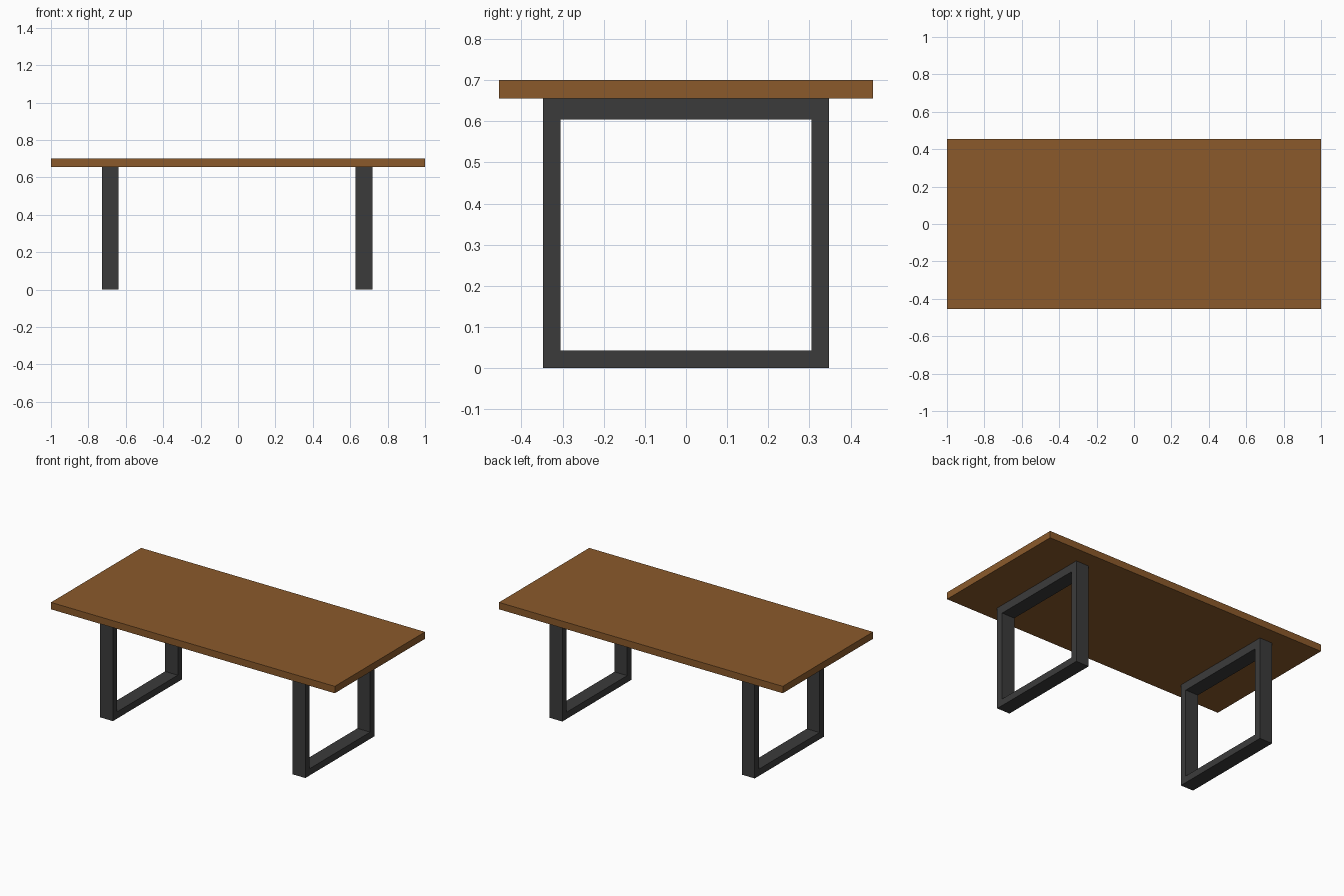
import bpy, bmesh

if "Cube" in bpy.data.objects:
    bpy.data.objects.remove(bpy.data.objects["Cube"])


def material(name, rgb):
    m = bpy.data.materials.new(name)
    m.diffuse_color = (*rgb, 1)
    m.use_nodes = True
    m.node_tree.nodes["Principled BSDF"].inputs["Base Color"].default_value = m.diffuse_color
    return m


def finish(bm, name, mat):
    bmesh.ops.recalc_face_normals(bm, faces=bm.faces)
    mesh = bpy.data.meshes.new(name)
    bm.to_mesh(mesh)
    bm.free()
    mesh.materials.append(mat)
    obj = bpy.data.objects.new(name, mesh)
    bpy.context.collection.objects.link(obj)
    return obj


def rect(y, z0, z1):
    return [(-y, z0), (y, z0), (y, z1), (-y, z1)]


wood = material("brown wood", (0.258, 0.102, 0.024))
metal = material("dark metal", (0.044, 0.044, 0.044))

# Table top: one flat slab
bm = bmesh.new()
bmesh.ops.create_cube(bm, size=1)
bmesh.ops.scale(bm, vec=(2.0, 0.908, 0.044), verts=bm.verts)
bmesh.ops.translate(bm, vec=(0, 0, 0.678), verts=bm.verts)
finish(bm, "table_top", wood)


# Leg frame: rectangular ring profile extruded along x
def leg_frame(name, x0, x1):
    bm = bmesh.new()
    outer = [bm.verts.new((x0, y, z)) for y, z in rect(0.348, 0.0, 0.656)]
    inner = [bm.verts.new((x0, y, z)) for y, z in rect(0.305, 0.043, 0.604)]
    ring = []
    for i in range(4):
        j = (i + 1) % 4
        ring.append(bm.faces.new((outer[i], outer[j], inner[j], inner[i])))
    ext = bmesh.ops.extrude_face_region(bm, geom=ring, use_keep_orig=True)
    moved = [v for v in ext["geom"] if isinstance(v, bmesh.types.BMVert)]
    bmesh.ops.translate(bm, vec=(x1 - x0, 0, 0), verts=moved)
    finish(bm, name, metal)


leg_frame("left_leg_frame", -0.728, -0.638)
leg_frame("right_leg_frame", 0.628, 0.718)
